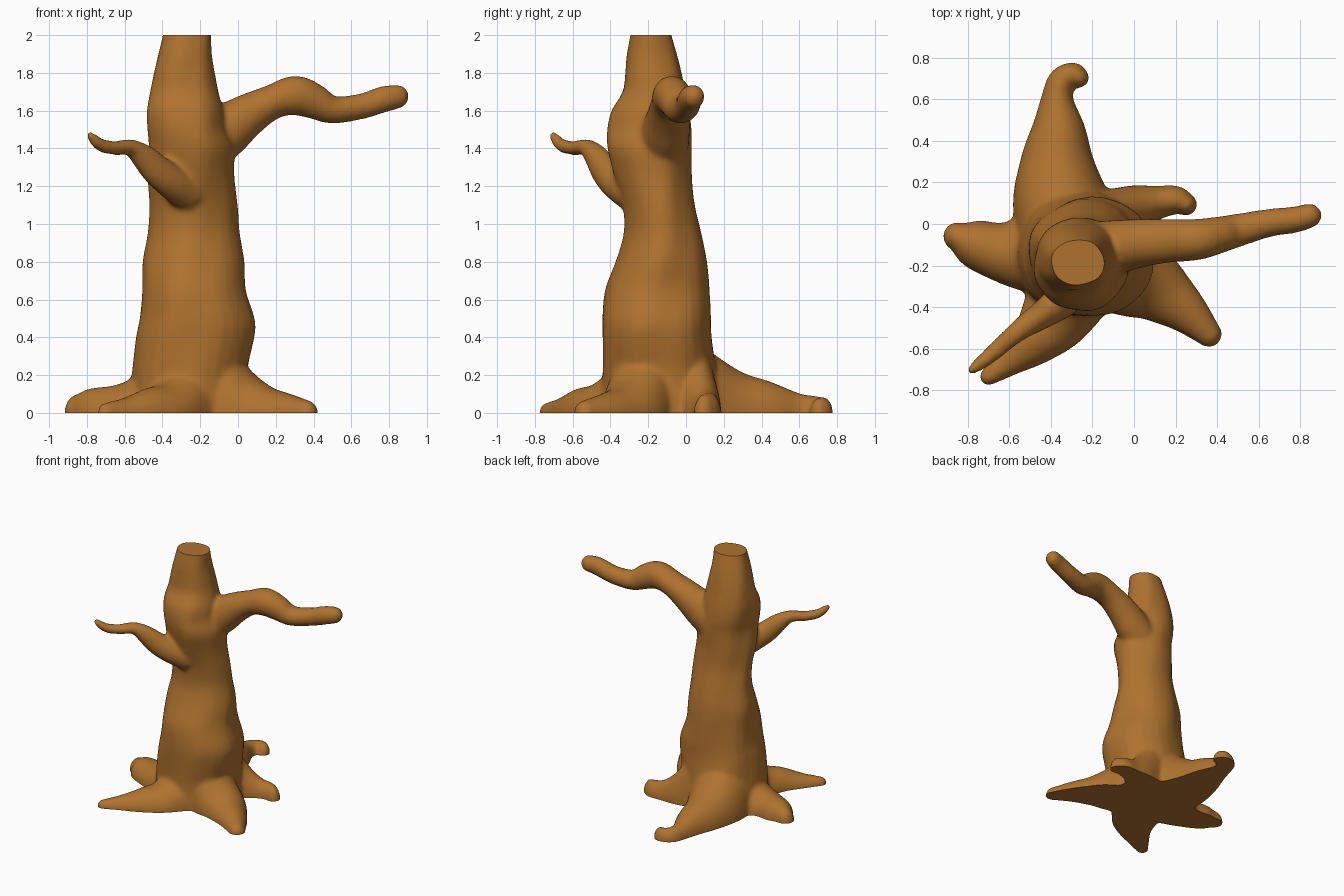
import bpy, bmesh, math
from mathutils import Vector

if "Cube" in bpy.data.objects:
    bpy.data.objects.remove(bpy.data.objects["Cube"])

bark = bpy.data.materials.new("bark brown")
bark.diffuse_color = (0.43, 0.17, 0.028, 1)
bark.use_nodes = True
bark.node_tree.nodes["Principled BSDF"].inputs["Base Color"].default_value = bark.diffuse_color
SIDES = 28


def smooth_path(pts, n=6):
    """Catmull-Rom through tuples of any length."""
    p = [Vector(q) for q in pts]
    p = [2 * p[0] - p[1]] + p + [2 * p[-1] - p[-2]]
    out = []
    for i in range(1, len(p) - 2):
        a, b, c, d = p[i - 1:i + 3]
        for k in range(n):
            t = k / n
            out.append(0.5 * (2 * b + (c - a) * t + (2 * a - 5 * b + 4 * c - d) * t * t
                              + (3 * b - a - 3 * c + d) * t ** 3))
    return out + [p[-2]]


def loft(bm, rings):
    loops = [[bm.verts.new(v) for v in r] for r in rings]
    for a, b in zip(loops, loops[1:]):
        for i in range(SIDES):
            j = (i + 1) % SIDES
            bm.faces.new((a[i], a[j], b[j], b[i]))
    bm.faces.new(loops[0][::-1])
    bm.faces.new(loops[-1])


def limb(bm, pts):
    """Rounded-end tube; points are (x, y, z, half width, half height)."""
    path = smooth_path([Vector(p) for p in pts])
    pos = [Vector(p[:3]) for p in path]
    size = [(p[3], p[4]) for p in path]
    end = (pos[-1] - pos[-2]).normalized()
    w, h = size[-1]
    base = pos[-1]
    for k in (0.4, 0.7, 0.9, 0.98):     # dome on the tip
        pos.append(base + end * min(w, h) * k)
        s = math.sqrt(1 - k * k)
        size.append((w * s, h * s))
    rings = []
    for i, c in enumerate(pos):
        t = (pos[min(i + 1, len(pos) - 1)] - pos[max(i - 1, 0)]).normalized()
        side = t.cross(Vector((0, 0, 1))).normalized()
        up = side.cross(t)
        w, h = size[i]
        rings.append([c + side * w * math.cos(a) + up * h * math.sin(a)
                      for a in (2 * math.pi * k / SIDES for k in range(SIDES))])
    loft(bm, rings)


bm = bmesh.new()

# Trunk: height, left, right, front, back, with a slight twisted grain
levels = [(-0.1, -.57, .08, -.45, .18), (0.05, -.57, .07, -.45, .18), (0.2, -.565, .055, -.445, .17),
          (0.4, -.545, .095, -.45, .14), (0.5, -.525, .092, -.45, .135), (0.65, -.51, .04, -.43, .125),
          (0.8, -.505, .03, -.37, .11), (0.95, -.475, .005, -.325, .08), (1.1, -.465, -.005, -.33, .045),
          (1.25, -.475, -.02, -.375, .03), (1.4, -.47, -.02, -.415, .03), (1.5, -.48, -.06, -.42, .03),
          (1.6, -.485, -.075, -.40, .02), (1.7, -.47, -.10, -.34, 0), (1.8, -.45, -.12, -.325, -.02),
          (1.9, -.425, -.137, -.315, -.045), (2.0, -.40, -.14, -.295, -.075), (2.1, -.385, -.145, -.28, -.10)]
rings = []
for z, l, r, f, b in smooth_path(levels, 4):
    ring = []
    for k in range(SIDES):
        a = 2 * math.pi * k / SIDES
        g = 1 + 0.022 * math.sin(4 * a - 4.5 * z) + 0.012 * math.sin(7 * a - 6 * z)
        ring.append(((l + r) / 2 + (r - l) / 2 * g * math.cos(a),
                     (f + b) / 2 + (b - f) / 2 * g * math.sin(a), z))
    rings.append(ring)
loft(bm, rings)

# Big right branch and thin left branch
limb(bm, [(-.22, -.14, 1.36, .15, .13), (-.08, -.11, 1.48, .13, .14), (.05, -.09, 1.575, .115, .115),
          (.18, -.08, 1.645, .105, .092), (.3, -.075, 1.68, .10, .105), (.4, -.055, 1.65, .09, .095),
          (.5, -.03, 1.605, .08, .074), (.65, .005, 1.622, .068, .068), (.77, .02, 1.66, .064, .07),
          (.845, .04, 1.675, .06, .064)])
limb(bm, [(-.26, -.28, 1.16, .10, .10), (-.35, -.37, 1.22, .085, .09), (-.43, -.43, 1.285, .07, .085),
          (-.50, -.475, 1.355, .06, .07), (-.57, -.525, 1.405, .05, .045), (-.65, -.595, 1.402, .044, .038),
          (-.72, -.655, 1.415, .037, .036), (-.765, -.69, 1.45, .03, .03), (-.783, -.705, 1.472, .02, .022)])

# Roots: x, y, half width, height above ground
roots = {
    "back": [(-.33, .0, .25, .42), (-.36, .15, .225, .31), (-.37, .3, .18, .215), (-.365, .45, .135, .165),
             (-.37, .6, .08, .105), (-.35, .69, .065, .09), (-.295, .725, .055, .085), (-.265, .705, .05, .082)],
    "left": [(-.4, -.13, .22, .3), (-.55, -.14, .18, .19), (-.66, -.13, .14, .145),
             (-.78, -.09, .115, .13), (-.85, -.06, .07, .10)],
    "front left": [(-.3, -.32, .2, .28), (-.39, -.46, .17, .16), (-.48, -.56, .125, .13),
                   (-.6, -.655, .08, .08), (-.7, -.735, .045, .055)],
    "front right": [(-.05, -.24, .2, .36), (.07, -.29, .18, .21), (.16, -.35, .145, .14),
                    (.26, -.43, .105, .105), (.36, -.53, .065, .07)],
    "right": [(-.1, .04, .13, .4), (.02, .08, .11, .22), (.12, .105, .08, .13), (.2, .115, .07, .11),
              (.25, .095, .055, .10)],
}
for pts in roots.values():
    limb(bm, [(x, y, 0, w, h) for x, y, w, h in pts])

mesh = bpy.data.meshes.new("tree_trunk")
bm.to_mesh(mesh)
bm.free()
tree = bpy.data.objects.new("tree_trunk", mesh)
bpy.context.collection.objects.link(tree)
bpy.context.view_layer.objects.active = tree
tree.select_set(True)

# Fuse everything into one skin
rm = tree.modifiers.new("fuse", 'REMESH')
rm.mode = 'VOXEL'
rm.voxel_size = 0.015
sm = tree.modifiers.new("soften", 'SMOOTH')
sm.factor = 0.5
sm.iterations = 9
for m in ("fuse", "soften"):
    bpy.ops.object.modifier_apply(modifier=m)

# Saw off top and ground plane flat
bm = bmesh.new()
bm.from_mesh(tree.data)
for z, n in ((0, -1), (2, 1)):
    geom = bm.verts[:] + bm.edges[:] + bm.faces[:]
    bmesh.ops.bisect_plane(bm, geom=geom, dist=1e-5, plane_co=(0, 0, z), plane_no=(0, 0, n), clear_outer=True)
    rim = [e for e in bm.edges if e.is_boundary]
    bmesh.ops.triangle_fill(bm, edges=rim, use_beauty=True, normal=(0, 0, n))
bmesh.ops.recalc_face_normals(bm, faces=bm.faces[:])
bm.to_mesh(tree.data)
bm.free()
tree.data.materials.clear()
tree.data.materials.append(bark)
bpy.ops.object.shade_smooth_by_angle(angle=math.radians(45))
